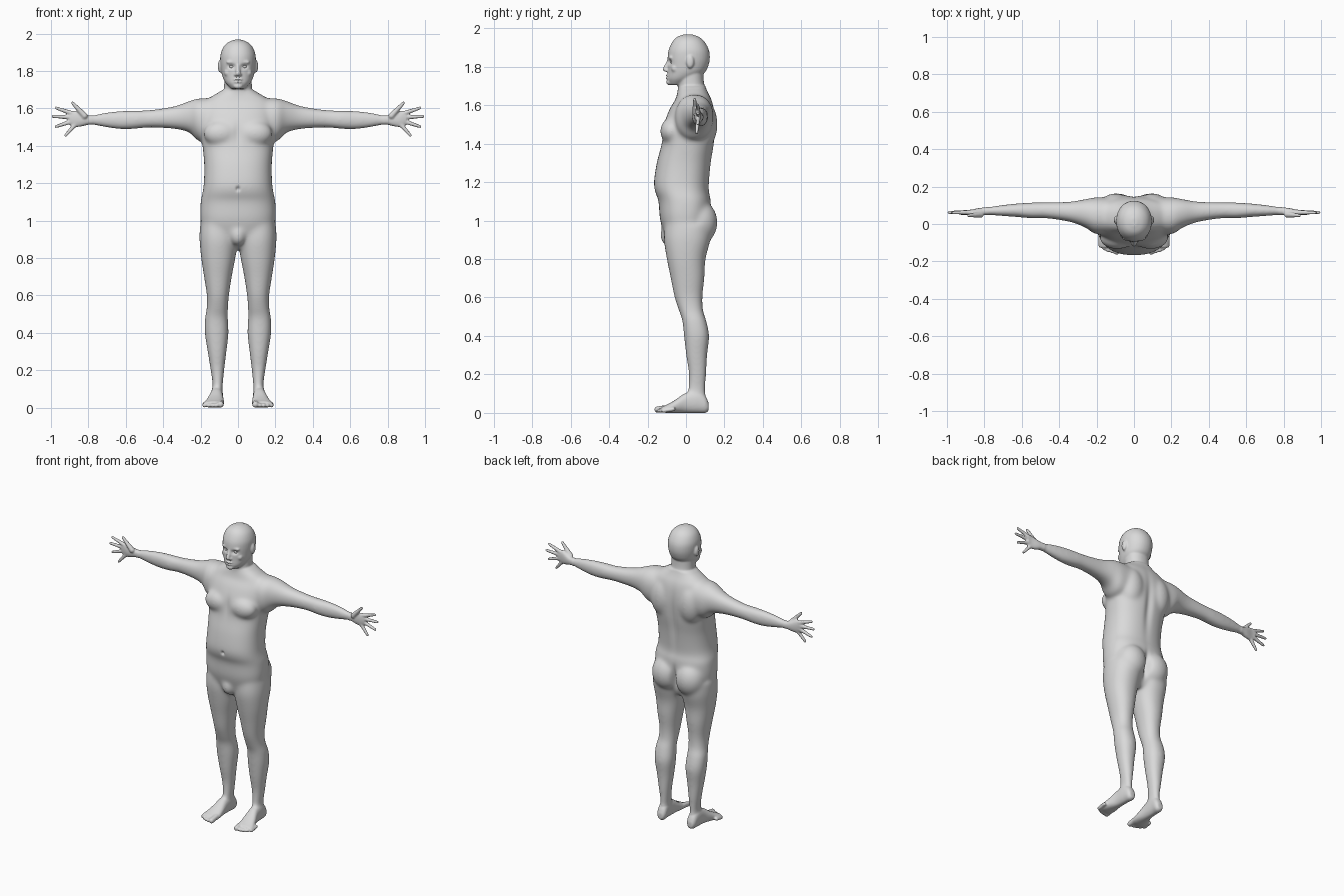
import bpy
import bmesh
from math import cos, sin, pi, copysign, exp
from mathutils import Vector, Matrix

if "Cube" in bpy.data.objects:
    bpy.data.objects.remove(bpy.data.objects["Cube"])

bm = bmesh.new()
X, Y, Z = range(3)


def blend(p0, p1, p2, p3, t):
    """Smooth curve through the section values p1 and p2."""
    return tuple(
        b + t * ((c - a) + t * ((2 * a - 5 * b + 4 * c - d) + t * (3 * (b - c) + d - a))) / 2
        for a, b, c, d in zip(p0, p1, p2, p3))


def loft(rows, axis, power=2.2, sides=36, steps=5):
    """Skin rounded sections: (position, u min, u max, v min, v max)."""
    sections = []
    last = len(rows) - 1
    for i in range(last):
        around = [rows[max(0, min(last, i + k))] for k in (-1, 0, 1, 2)]
        sections += [blend(*around, s / steps) for s in range(steps)]
    sections.append(rows[-1])
    rings = []
    for pos, u0, u1, v0, v1 in sections:
        ring = []
        for k in range(sides):
            angle = 2 * pi * k / sides
            cu, cv = (copysign(abs(f) ** (2 / power), f) for f in (cos(angle), sin(angle)))
            co = Vector()
            co[axis] = pos
            co[(axis + 1) % 3] = (u0 + u1) / 2 + cu * (u1 - u0) / 2
            co[(axis + 2) % 3] = (v0 + v1) / 2 + cv * (v1 - v0) / 2
            ring.append(bm.verts.new(co))
        rings.append(ring)
    for low, high in zip(rings, rings[1:]):
        for k in range(sides):
            j = (k + 1) % sides
            bm.faces.new((low[k], low[j], high[j], high[k]))
    bm.faces.new(rings[0][::-1])
    bm.faces.new(rings[-1])


def symmetric(rows):
    """Turn (position, half width, back, front) into full section rows."""
    return [(p, -w, w, a, b) for p, w, a, b in rows]


def ball(centre, radii):
    matrix = Matrix.Translation(centre) @ Matrix.Diagonal((*radii, 1))
    bmesh.ops.create_uvsphere(bm, u_segments=20, v_segments=12, radius=1, matrix=matrix)


def digit(start, end, r0, r1):
    """Tapered finger or toe with round ends."""
    a, b = Vector(start), Vector(end)
    turn = (b - a).to_track_quat('Z', 'Y').to_matrix().to_4x4()
    bmesh.ops.create_cone(bm, cap_ends=True, segments=16, radius1=r0, radius2=r1,
                          depth=(b - a).length, matrix=Matrix.Translation((a + b) / 2) @ turn)
    ball(a, (r0, r0, r0))
    ball(b, (r1, r1, r1))


# Arm, from the shoulder to the knuckles
loft([(.10, -.05, .14, 1.43, 1.65), (.2, -.055, .143, 1.42, 1.655),
      (.26, -.02, .133, 1.47, 1.64), (.34, .01, .12, 1.49, 1.612),
      (.47, .03, .116, 1.497, 1.592), (.55, .03, .115, 1.49, 1.59),
      (.63, .037, .11, 1.488, 1.587), (.72, .043, .1, 1.5, 1.577),
      (.79, .048, .09, 1.513, 1.562), (.83, .045, .085, 1.505, 1.572),
      (.87, .045, .077, 1.5, 1.587), (.9, .05, .075, 1.512, 1.583)], X)

# Thumb and fingers
digit((.82, .05, 1.56), (.885, .045, 1.63), .017, .009)
for start, end in (((.885, .062, 1.573), (.972, .06, 1.602)),
                   ((.89, .063, 1.553), (.99, .062, 1.557)),
                   ((.885, .063, 1.532), (.973, .062, 1.503)),
                   ((.87, .06, 1.515), (.922, .055, 1.455))):
    digit(start, end, .013, .0085)

# Leg
loft([(.98, .0, .203, -.11, .13), (.9, .0, .206, -.115, .127),
      (.8, .014, .197, -.1, .102), (.7, .033, .182, -.08, .096),
      (.6, .048, .167, -.06, .086), (.53, .053, .168, -.037, .09),
      (.48, .054, .177, -.02, .106), (.4, .05, .178, -.011, .121),
      (.3, .061, .163, 0, .111), (.2, .073, .147, .014, .106),
      (.12, .081, .136, .01, .101), (.05, .085, .136, 0, .1)], Z)

# Foot and toes
loft([(.118, .012, .05, .092, .128), (.1, 0, .09, .08, .14),
      (.06, 0, .12, .08, .145), (0, 0, .105, .08, .15),
      (-.06, 0, .065, .075, .17), (-.1, 0, .043, .075, .184),
      (-.125, .003, .033, .08, .182)], Y)
for i in range(5):
    r = .017 if i == 0 else .0115
    x, tip = .093 + .0205 * i + (.004 if i else 0), -.148 + .002 * i * i
    digit((x, tip + .05, r + .008), (x, tip, r), r, r)

# Buttock, chest muscle and shoulder blade
ball((.085, .07, .99), (.1, .095, .115))
ball((.09, -.075, 1.465), (.095, .06, .07))
ball((.1, .09, 1.5), (.085, .075, .13))

# Ear, brow, cheek and nostril
ball((.097, .022, 1.825), (.011, .02, .034))
ball((.036, -.077, 1.847), (.028, .014, .009))
ball((.05, -.058, 1.79), (.025, .02, .022))
ball((.012, -.1, 1.78), (.008, .01, .008))

# Mirror everything so far to the other side
copied = bmesh.ops.duplicate(bm, geom=bm.verts[:] + bm.edges[:] + bm.faces[:])
for item in copied["geom"]:
    if isinstance(item, bmesh.types.BMVert):
        item.co.x *= -1

# Torso
loft(symmetric([(.85, .08, -.06, .07), (.9, .17, -.1, .1), (1.0, .2, -.134, .125),
                (1.1, .2, -.143, .13), (1.15, .19, -.161, .12), (1.2, .183, -.167, .121),
                (1.3, .181, -.152, .131), (1.4, .19, -.127, .147), (1.5, .2, -.115, .153),
                (1.58, .2, -.085, .146), (1.63, .19, -.055, .133),
                (1.665, .14, -.045, .115), (1.7, .08, -.035, .1)]), Z, power=2.4)
ball((0, -.09, .925), (.045, .045, .06))

# Neck and head
loft(symmetric([(1.6, .09, -.05, .13), (1.68, .078, -.043, .105),
                (1.72, .074, -.042, .093), (1.8, .074, -.04, .09)]), Z)
loft(symmetric([(1.705, .035, -.085, -.01), (1.735, .065, -.096, .05),
                (1.77, .083, -.095, .098), (1.81, .091, -.095, .118),
                (1.85, .095, -.095, .124), (1.89, .093, -.089, .118),
                (1.93, .077, -.07, .096), (1.955, .05, -.045, .067),
                (1.968, .015, -.01, .03)]), Z, power=2.1)

# Nose, lips and chin
digit((0, -.088, 1.835), (0, -.108, 1.786), .009, .013)
ball((0, -.092, 1.754), (.025, .015, .006))
ball((0, -.091, 1.741), (.021, .015, .006))
ball((0, -.085, 1.719), (.025, .018, .016))

# Fuse the parts into one skin
bmesh.ops.recalc_face_normals(bm, faces=bm.faces[:])
mesh = bpy.data.meshes.new("body")
bm.to_mesh(mesh)
body = bpy.data.objects.new("body", mesh)
bpy.context.collection.objects.link(body)
fuse = body.modifiers.new("fuse", 'REMESH')
fuse.mode = 'VOXEL'
fuse.voxel_size = .005
graph = bpy.context.evaluated_depsgraph_get()
skin = bpy.data.meshes.new_from_object(body.evaluated_get(graph))
body.modifiers.clear()
body.data = skin
skin.name = "body"
bm.clear()
bm.from_mesh(skin)

# Soften the large forms more than the face, hands and feet
broad = [v for v in bm.verts if abs(v.co.x) < .78 and .1 < v.co.z < 1.69]
for verts, rounds in ((broad, 45), (bm.verts[:], 3)):
    for _ in range(rounds):
        bmesh.ops.smooth_vert(bm, verts=verts, factor=.5,
                              use_axis_x=True, use_axis_y=True, use_axis_z=True)

# Hollows: centre, reach and depth along y
hollows = [((.034, -.09, 1.824), (.018, .04, .012), .014),    # eye socket
           ((0, -.105, 1.7475), (.022, .03, .003), .005),     # mouth line
           ((.108, .022, 1.83), (.008, .008, .016), .004),    # ear bowl
           ((0, -.165, 1.17), (.01, .04, .012), .012),        # navel
           ((0, -.12, 1.47), (.02, .05, .06), .006),          # breastbone
           ((0, .15, 1.38), (.025, .06, .17), -.012),         # spine
           ((0, .15, .97), (.017, .07, .07), -.03)]           # cleft
for v in bm.verts:
    p = Vector((abs(v.co.x), v.co.y, v.co.z))
    for centre, reach, depth in hollows:
        d = sum(((a - b) / r) ** 2 for a, b, r in zip(p, centre, reach))
        if d < 9:
            v.co.y += depth * exp(-d)
bm.to_mesh(skin)
bm.clear()

# Eyes
ball((.034, -.068, 1.824), (.014, .013, .011))
ball((-.034, -.068, 1.824), (.014, .013, .011))
eye_mesh = bpy.data.meshes.new("eyes")
bm.to_mesh(eye_mesh)
bm.free()
eyes = bpy.data.objects.new("eyes", eye_mesh)
bpy.context.collection.objects.link(eyes)

# One plain grey for the whole figure
grey = bpy.data.materials.new("light grey")
grey.use_nodes = True
colour = (.7, .7, .7, 1)
grey.diffuse_color = colour
grey.node_tree.nodes["Principled BSDF"].inputs["Base Color"].default_value = colour
for part in (body, eyes):
    part.data.materials.clear()
    part.data.materials.append(grey)
    part.data.polygons.foreach_set("use_smooth", [True] * len(part.data.polygons))
